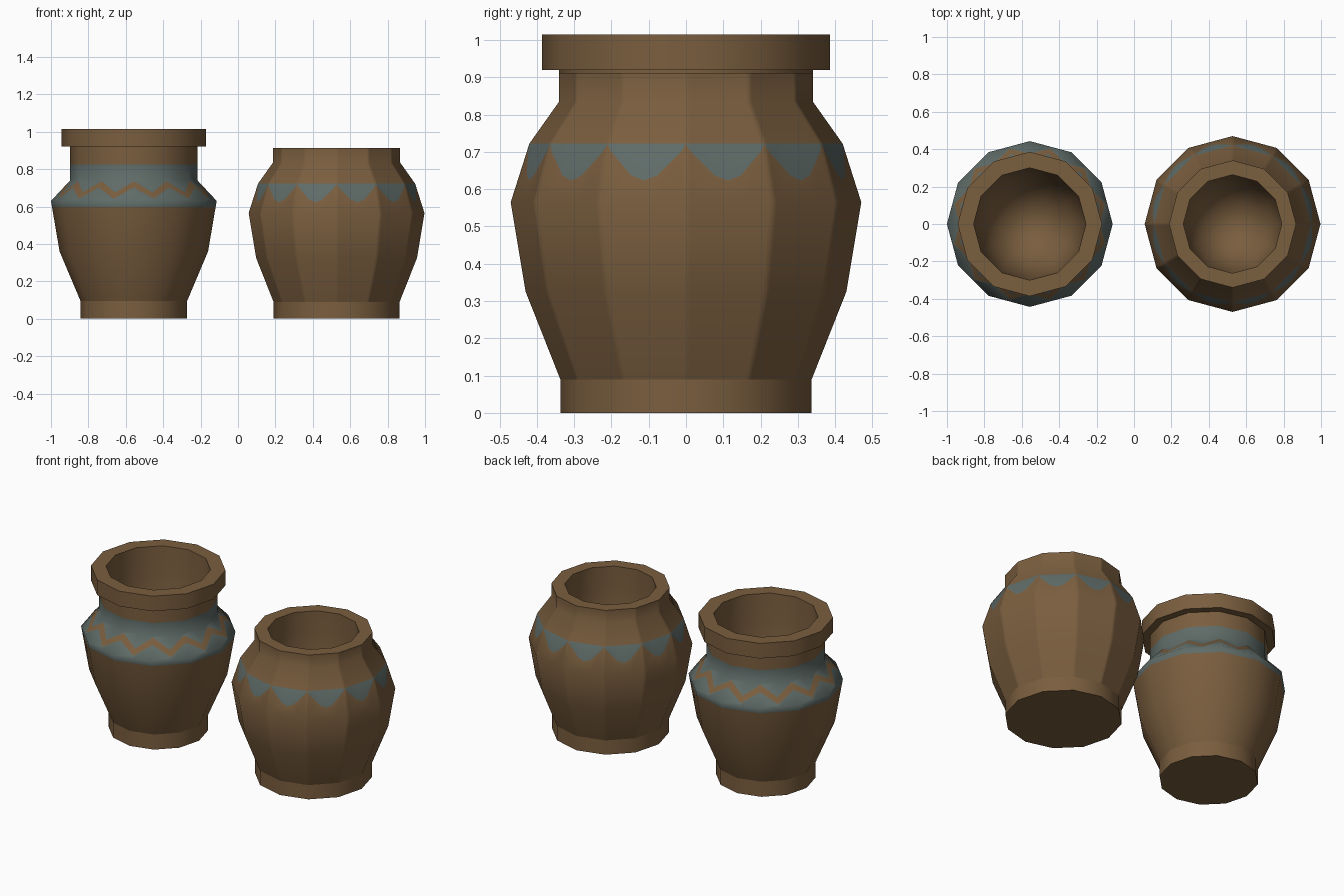
import bpy, bmesh
from math import sin, cos, pi, radians

if "Cube" in bpy.data.objects:
    bpy.data.objects.remove(bpy.data.objects["Cube"])

SIDES = 12


def material(name, rgb):
    m = bpy.data.materials.new(name)
    m.diffuse_color = (*rgb, 1)
    m.use_nodes = True
    m.node_tree.nodes["Principled BSDF"].inputs["Base Color"].default_value = m.diffuse_color
    return m


CLAY = material("brown clay", (0.195, 0.112, 0.049))
PAINT = material("grey teal paint", (0.115, 0.150, 0.140))


def radius_at(profile, z):
    """Radius on an (r, z) profile that only climbs."""
    for (r0, z0), (r1, z1) in zip(profile, profile[1:]):
        if z <= z1:
            return r0 + (r1 - r0) * (z - z0) / (z1 - z0)
    return profile[-1][0]


def lathe(name, x, rows, columns=(0,), painted=()):
    """Turn rows into a 12-sided shell. A row is (r, z) or a function of the
    position u along one side; rows listed in painted get the paint colour."""
    bm = bmesh.new()
    grid = []
    for side in range(SIDES):
        a, b = (2 * pi * (side + k) / SIDES for k in (0, 1))
        for u in columns:
            cx, cy = cos(a) * (1 - u) + cos(b) * u, sin(a) * (1 - u) + sin(b) * u
            points = [row(u) if callable(row) else row for row in rows]
            grid.append([bm.verts.new((cx * r, cy * r, z)) for r, z in points])
    for i, col in enumerate(grid):
        nxt = grid[(i + 1) % len(grid)]
        for j in range(len(rows) - 1):
            f = bm.faces.new((col[j], nxt[j], nxt[j + 1], col[j + 1]))
            f.material_index = int(j in painted)
    bmesh.ops.remove_doubles(bm, verts=bm.verts, dist=1e-5)
    mesh = bpy.data.meshes.new(name)
    bm.to_mesh(mesh)
    bm.free()
    mesh.materials.append(CLAY)
    mesh.materials.append(PAINT)
    mesh.shade_smooth()
    mesh.set_sharp_from_angle(angle=radians(58))
    ob = bpy.data.objects.new(name, mesh)
    ob.location.x = x
    bpy.context.collection.objects.link(ob)
    return ob


def foot(name, x, r, h):
    lathe(name, x, [(0, 0), (r, 0), (r, h)])


# Tall jar: painted band with a bare zigzag running through it
XA = -0.557
tall = [(0.285, 0.095), (0.397, 0.36), (0.443, 0.63), (0.34, 0.74), (0.34, 0.92)]


def zigzag(base):
    def row(u):
        z = base + 0.06 * abs(1 - 2 * u)    # peaks on the corners
        return radius_at(tall, z), z
    return row


foot("tall_jar_foot", XA, 0.285, 0.095)
lathe("tall_jar_body", XA,
      [tall[0], tall[1], (radius_at(tall, 0.597), 0.597), tall[2],
       zigzag(0.642), zigzag(0.675), tall[3], (0.34, 0.825), tall[4]],
      columns=(0, 0.5), painted=(2, 3, 5, 6))
lathe("tall_jar_rim_and_inside", XA,
      [(0.34, 0.92), (0.386, 0.92), (0.386, 1.015), (0.30, 1.015),
       (0.295, 0.85), (0.28, 0.65), (0.23, 0.45), (0.13, 0.33), (0, 0.29)])

# Wide jar: ring of painted teeth hanging below the shoulder
XB = 0.527
wide = [(0.337, 0.09), (0.43, 0.325), (0.47, 0.565), (0.42, 0.722),
        (0.34, 0.835), (0.34, 0.912)]
TOOTH = {0: 0.722, 0.05: 0.703, 0.34: 0.637, 0.5: 0.623, 0.66: 0.637, 0.95: 0.703}


def tooth(u):
    return radius_at(wide, TOOTH[u]), TOOTH[u]


foot("wide_jar_foot", XB, 0.337, 0.09)
lathe("wide_jar_body", XB, wide[:3] + [tooth] + wide[3:],
      columns=tuple(TOOTH), painted=(3,))
lathe("wide_jar_rim_and_inside", XB,
      [(0.34, 0.912), (0.263, 0.912), (0.265, 0.78), (0.26, 0.6),
       (0.22, 0.42), (0.13, 0.3), (0, 0.26)])
